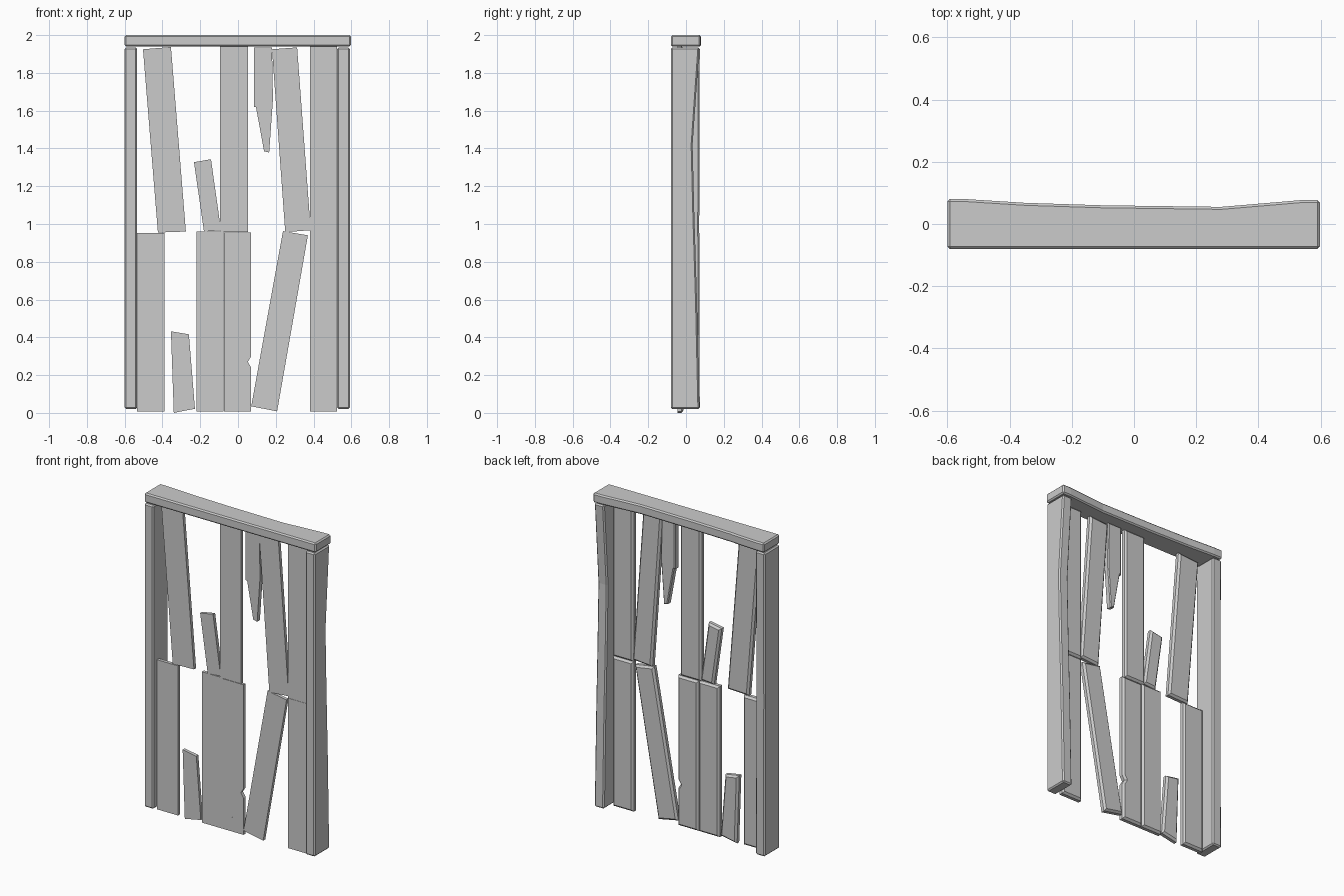
import bpy, bmesh, random
from mathutils import Vector

if "Cube" in bpy.data.objects:
    bpy.data.objects.remove(bpy.data.objects["Cube"])

random.seed(7)


def fracture(bm, axis_dir, side_dir, cuts):
    """Split a solid into tight-fitting closed shards along tilted planes."""
    pieces = [bm]
    along = [v.co.dot(axis_dir) for v in bm.verts]
    lo, hi = min(along), max(along)
    mid = sum((v.co for v in bm.verts), Vector()) / len(bm.verts)
    for i in range(cuts):
        d = lo + (hi - lo) * (i + 0.6 + random.uniform(-0.2, 0.2)) / (cuts + 0.2)
        co = mid + axis_dir * (d - mid.dot(axis_dir))
        no = axis_dir + side_dir * random.uniform(-0.8, 0.8)
        result = []
        for p in pieces:
            for sign in (1, -1):
                q = p.copy()
                bmesh.ops.bisect_plane(q, geom=q.verts[:] + q.edges[:] + q.faces[:],
                                       plane_co=co, plane_no=no * sign, clear_outer=True)
                if q.faces:
                    rim = [e for e in q.edges if e.is_boundary]
                    if rim:
                        bmesh.ops.edgeloop_fill(q, edges=rim)
                    result.append(q)
        pieces = result
    return pieces


def prism(name, pts, axis, lo, hi, bevel=0.006, cuts=2, back_only=False):
    """Extrude a 2D outline along an axis, chamfer it and crack it."""
    def place(a, b, c):
        return {'X': (c, a, b), 'Y': (a, c, b), 'Z': (a, b, c)}[axis]
    bm = bmesh.new()
    base = bm.faces.new([bm.verts.new(place(a, b, lo)) for a, b in pts])
    ext = bmesh.ops.extrude_face_region(bm, geom=[base])
    shift = Vector(place(0, 0, hi - lo))
    moved = [g for g in ext['geom'] if isinstance(g, bmesh.types.BMVert)]
    bmesh.ops.translate(bm, verts=moved, vec=shift)
    # extruding a lone face can leave the start cap missing
    rim = [e for e in bm.edges if e.is_boundary]
    if rim:
        bmesh.ops.edgeloop_fill(bm, edges=rim)
    bmesh.ops.recalc_face_normals(bm, faces=bm.faces[:])
    if back_only:
        edges = [e for e in bm.edges if all(abs(v.co.y - hi) < 1e-5 for v in e.verts)]
    else:
        edges = [e for e in bm.edges if e.calc_face_angle(0) > 0.6]
    bmesh.ops.bevel(bm, geom=edges, offset=bevel, segments=1, affect='EDGES', clamp_overlap=True)

    axis_dir = Vector((1, 0, 0)) if axis == 'Z' else Vector((0, 0, 1))
    side_dir = {'X': Vector((0, 1, 0)), 'Y': Vector((1, 0, 0)), 'Z': Vector((0, 1, 0))}[axis]
    mesh = bpy.data.meshes.new(name)
    out = bmesh.new()
    for p in fracture(bm, axis_dir, side_dir, cuts):
        bmesh.ops.recalc_face_normals(p, faces=p.faces[:])
        tmp = bpy.data.meshes.new("shard")
        p.to_mesh(tmp)
        out.from_mesh(tmp)
        bpy.data.meshes.remove(tmp)
    out.to_mesh(mesh)
    ob = bpy.data.objects.new(name, mesh)
    bpy.context.collection.objects.link(ob)
    return ob


def rect(x0, x1, z0, z1):
    return [(x0, z0), (x1, z0), (x1, z1), (x0, z1)]


# top beam with a worn back edge
prism("top_beam", [(-0.6, -0.08), (0.597, -0.08), (0.597, 0.077), (0.54, 0.077), (0.28, 0.055),
                   (-0.1, 0.06), (-0.35, 0.068), (-0.54, 0.08), (-0.6, 0.08)],
      'Z', 1.94, 2.0, 0.008, 5)

# side posts, the right one worn hollow at the back
prism("left_post", [(-0.08, 0.02), (0.073, 0.02), (0.07, 1.0), (0.073, 1.935), (-0.08, 1.935)],
      'X', -0.6, -0.535, 0.008, 3)
prism("right_post", [(-0.08, 0.02), (0.071, 0.02), (0.058, 0.6), (0.044, 1.05), (0.035, 1.42),
                     (0.058, 1.75), (0.071, 1.935), (-0.08, 1.935)],
      'X', 0.525, 0.592, 0.008, 3)

# plank outlines in the front plane: name, outline, number of cracks
planks = [
    ("upper_leaning_plank_left", [(-0.424, 0.955), (-0.276, 0.96), (-0.355, 1.937), (-0.503, 1.925)], 4),
    ("upper_stub_plank", [(-0.18, 0.96), (-0.09, 0.967), (-0.143, 1.343), (-0.233, 1.327)], 1),
    ("upper_middle_plank", rect(-0.095, 0.053, 0.957, 1.94), 4),
    ("upper_splinter", [(0.138, 1.385), (0.165, 1.378), (0.185, 1.66), (0.18, 1.935), (0.085, 1.935),
                        (0.085, 1.62), (0.095, 1.62)], 1),
    ("upper_leaning_plank_right", [(0.25, 0.957), (0.385, 0.967), (0.313, 1.935), (0.18, 1.925)], 4),
    ("upper_right_plank", rect(0.38, 0.524, 0.955, 1.94), 4),
    ("lower_left_plank", rect(-0.535, -0.388, 0.008, 0.952), 4),
    ("lower_stub_plank", [(-0.34, 0.0), (-0.228, 0.022), (-0.26, 0.416), (-0.355, 0.432)], 2),
    ("lower_middle_plank_left", rect(-0.221, -0.076, 0.008, 0.96), 4),
    ("lower_middle_plank_right", [(-0.075, 0.008), (0.07, 0.008), (0.07, 0.24), (0.052, 0.27),
                                  (0.07, 0.3), (0.07, 0.955), (-0.075, 0.955)], 4),
    ("lower_leaning_plank", [(0.07, 0.035), (0.207, 0.008), (0.37, 0.94), (0.238, 0.962)], 4),
    ("lower_right_plank", rect(0.38, 0.524, 0.008, 0.954), 4),
]
for name, outline, cuts in planks:
    prism(name, outline, 'Y', -0.045, -0.012, 0.012, cuts, back_only=True)
